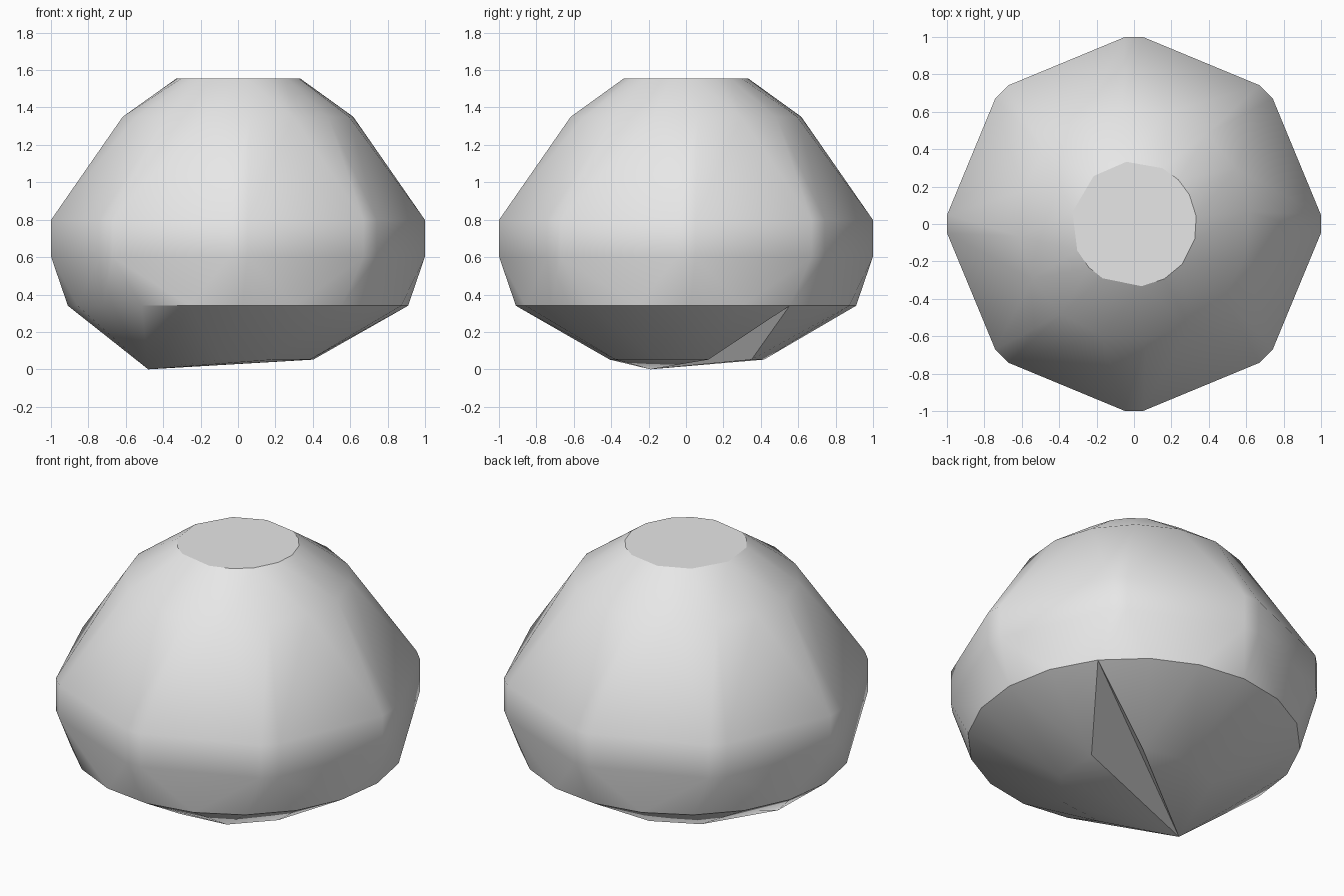
import bpy, bmesh
from math import cos, sin, radians
from mathutils import Vector

cube = bpy.data.objects.get("Cube")
if cube:
    bpy.data.objects.remove(cube, do_unlink=True)

stone = bpy.data.materials.new("stone grey")
stone.use_nodes = True
colour = (0.8, 0.8, 0.8, 1)
stone.diffuse_color = colour
stone.node_tree.nodes["Principled BSDF"].inputs["Base Color"].default_value = colour

bm = bmesh.new()


def ring(angles, radius, z):
    return [bm.verts.new((radius * cos(radians(a)), radius * sin(radians(a)), z)) for a in angles]


def even(count, start=0):
    return [start + 360 * i / count for i in range(count)]


# Octagonal waist with clipped corners
corners = [a + d for a in even(8) for d in (-2.9, 2.9)]
for z in (0.6, 0.8):
    ring(corners, 1.0, z)

# Shoulder, and irregular flat top
ring(even(16, 6), 0.62, 1.35)
ring((7, 28, 45, 63, 97, 130, 169, 205, 224, 240, 277, 299, 320, 346), 0.335, 1.555)

# Round lower rim, nine-sided underside and its off-centre low point
rim = ring(even(20, 1.5), 0.91, 0.34)
base = ring(even(9, 16.5), 0.42, 0.052)
tip = bm.verts.new((-0.48, -0.19, 0))

bmesh.ops.convex_hull(bm, input=bm.verts)

# Wedge-shaped notch in the underside
a, b, peak = base[0], base[1], rim[2]
edge = bm.edges.get((a, b))
if edge:
    bmesh.ops.delete(bm, geom=list(edge.link_faces), context="FACES_ONLY")
    bm.edges.remove(edge)
    bm.faces.new((a, peak, tip))
    bm.faces.new((b, tip, peak))
bmesh.ops.delete(bm, geom=[v for v in bm.verts if not v.link_faces], context="VERTS")
bmesh.ops.recalc_face_normals(bm, faces=bm.faces)

mesh = bpy.data.meshes.new("stone")
bm.to_mesh(mesh)
bm.free()
mesh.materials.append(stone)
rock = bpy.data.objects.new("stone", mesh)
bpy.context.collection.objects.link(rock)

bpy.context.view_layer.objects.active = rock
rock.select_set(True)
bpy.ops.object.shade_smooth_by_angle(angle=radians(32))
